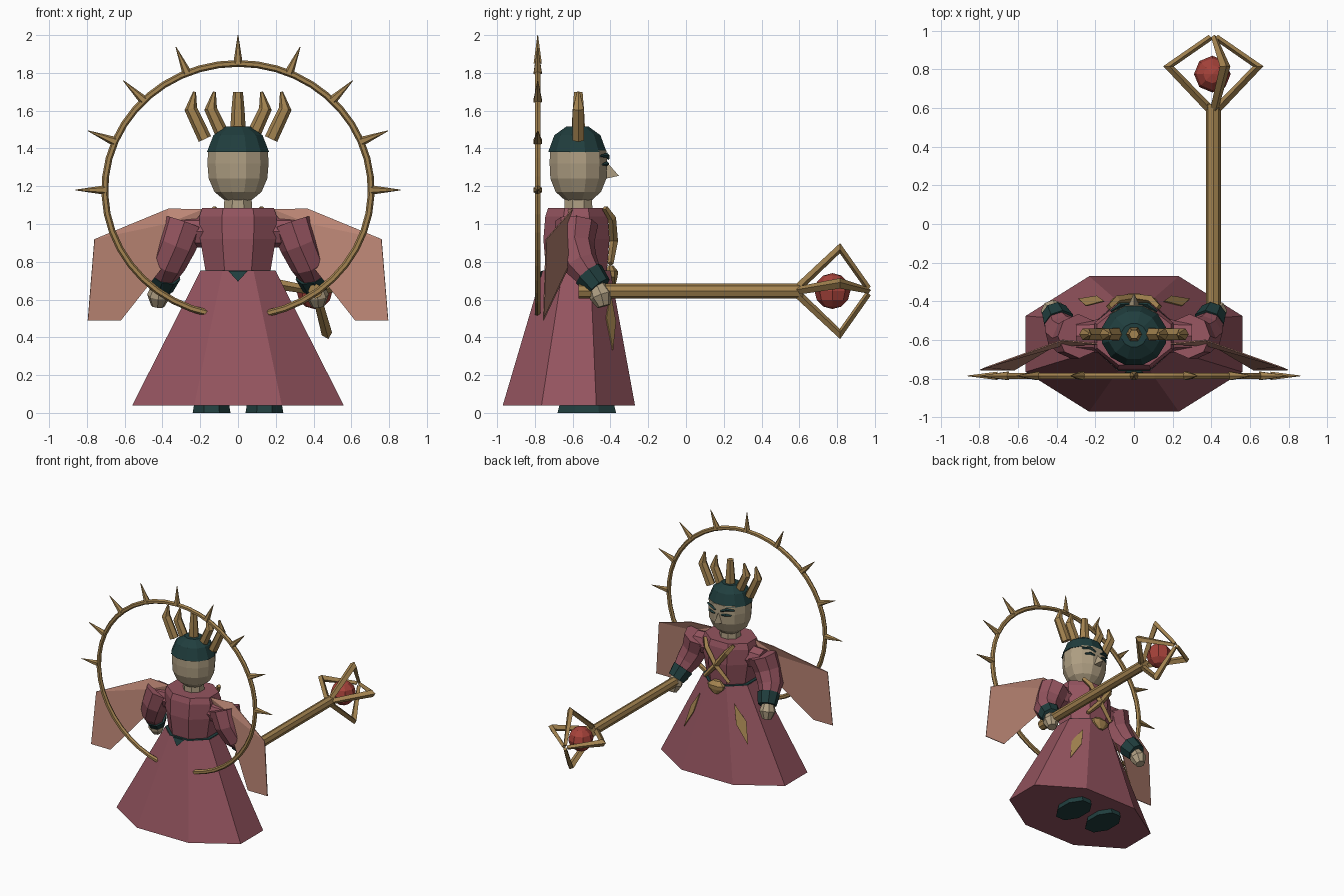
import bpy, bmesh, math
from mathutils import Vector

if "Cube" in bpy.data.objects:
    bpy.data.objects.remove(bpy.data.objects["Cube"])


def material(name, r, g, b):
    m = bpy.data.materials.new(name)
    lin = [((c / 255 + 0.055) / 1.055) ** 2.4 for c in (r, g, b)]
    m.diffuse_color = (*lin, 1)
    m.use_nodes = True
    m.node_tree.nodes["Principled BSDF"].inputs["Base Color"].default_value = m.diffuse_color
    return m


ROBE = material("maroon cloth", 148, 84, 95)
CAPE = material("salmon cloth", 188, 134, 117)
GOLD = material("old gold", 163, 131, 80)
DARK = material("dark teal", 32, 62, 62)
SKIN = material("pale skin", 174, 158, 130)
RED = material("red gem", 165, 66, 58)


def mesh(name, verts, faces, mat):
    bm = bmesh.new()
    vs = [bm.verts.new(v) for v in verts]
    for f in faces:
        bm.faces.new([vs[i] for i in f])
    bmesh.ops.recalc_face_normals(bm, faces=bm.faces)
    me = bpy.data.meshes.new(name)
    bm.to_mesh(me)
    bm.free()
    me.materials.append(mat)
    ob = bpy.data.objects.new(name, me)
    bpy.context.collection.objects.link(ob)
    return ob


def loft(name, rings, mat):
    """Skin a list of equal-length rings and cap both ends."""
    n = len(rings[0])
    faces = [(k * n + i, k * n + (i + 1) % n, (k + 1) * n + (i + 1) % n, (k + 1) * n + i)
             for k in range(len(rings) - 1) for i in range(n)]
    faces += [tuple(range(n)), tuple((len(rings) - 1) * n + i for i in range(n))]
    return mesh(name, [p for r in rings for p in r], faces, mat)


def stack(name, levels, mat, n=8, x=0):
    """Horizontal rings: (z, centre y, half width, half depth)."""
    k = 1 / math.cos(math.pi / n)
    angles = [(i + 0.5) * math.tau / n for i in range(n)]
    return loft(name, [[(x + hx * k * math.cos(a), cy + hy * k * math.sin(a), z)
                        for a in angles] for z, cy, hx, hy in levels], mat)


def tube(name, path, mat, n=6, ref=(0, 1, 0)):
    """Tapered tube along (x, y, z, radius) points."""
    pts = [Vector(p[:3]) for p in path]
    rings = []
    for i, p in enumerate(pts):
        t = (pts[min(i + 1, len(pts) - 1)] - pts[max(i - 1, 0)]).normalized()
        a = t.cross(Vector(ref)).normalized()
        b = t.cross(a)
        rings.append([p + path[i][3] * (a * math.cos(j * math.tau / n) + b * math.sin(j * math.tau / n))
                      for j in range(n)])
    return loft(name, rings, mat)


def sheet(name, verts, faces, mat, thick=0.006):
    ob = mesh(name, verts, faces, mat)
    mod = ob.modifiers.new("thickness", "SOLIDIFY")
    mod.thickness = thick
    mod.offset = 0
    return ob


def skirt_front(u, z):
    """Point on the slanted front panel of the skirt; u runs from centre panel to side."""
    t = (0.75 - z) / 0.71
    inner = Vector((0.085 + 0.152 * t, -0.40 + 0.13 * t, z))
    outer = Vector((0.20 + 0.36 * t, -0.51 + 0.035 * t, z))
    return inner.lerp(outer, u) + Vector((0.006, 0.010, 0.003))


# Robe
stack("skirt", [(0.04, -0.62, 0.56, 0.35), (0.75, -0.58, 0.20, 0.18)], ROBE)
stack("torso", [(0.74, -0.58, 0.17, 0.16), (0.92, -0.58, 0.20, 0.175),
                (1.04, -0.58, 0.205, 0.165), (1.085, -0.58, 0.19, 0.15)], ROBE)
stack("belt", [(0.735, -0.58, 0.203, 0.183), (0.755, -0.58, 0.197, 0.178)], DARK)
mesh("belt_tip", [(-0.05, -0.768, 0.75), (0.05, -0.768, 0.75), (0, -0.788, 0.695), (0, -0.74, 0.75)],
     [(0, 1, 2), (0, 1, 3), (1, 2, 3), (0, 2, 3)], DARK)

# Head
stack("neck", [(1.07, -0.57, 0.075, 0.075), (1.18, -0.57, 0.07, 0.07)], SKIN)
stack("head", [(1.125, -0.57, 0.07, 0.07), (1.17, -0.57, 0.125, 0.12), (1.24, -0.57, 0.155, 0.148),
               (1.32, -0.57, 0.162, 0.152), (1.39, -0.57, 0.158, 0.15)], SKIN, 12)
stack("cap", [(1.38, -0.575, 0.165, 0.155), (1.47, -0.575, 0.13, 0.122), (1.515, -0.575, 0.065, 0.06)],
      DARK, 12)
mesh("nose", [(-0.03, -0.425, 1.24), (0.03, -0.425, 1.24), (0, -0.425, 1.335), (0, -0.355, 1.255)],
     [(0, 1, 2), (0, 1, 3), (1, 2, 3), (2, 0, 3)], SKIN)
for s in (-1, 1):
    tube("eyebrow", [(s * 0.025, -0.412, 1.345, 0.007), (s * 0.07, -0.418, 1.365, 0.013),
                     (s * 0.12, -0.452, 1.36, 0.006)], DARK, 4, (0, 0, 1))
    tube("eye", [(s * 0.03, -0.414, 1.315, 0.006), (s * 0.065, -0.418, 1.32, 0.012),
                 (s * 0.10, -0.44, 1.315, 0.006)], DARK, 4, (0, 0, 1))

# Crown prongs
tube("crown_prong", [(0, -0.57, 1.44, 0.045), (0, -0.57, 1.60, 0.035), (0, -0.57, 1.70, 0.026)], GOLD)
for s in (-1, 1):
    tube("inner_crown_prong", [(s * 0.09, -0.57, 1.49, 0.036), (s * 0.145, -0.57, 1.61, 0.034),
                               (s * 0.125, -0.57, 1.70, 0.008)], GOLD)
    tube("outer_crown_prong", [(s * 0.175, -0.57, 1.45, 0.036), (s * 0.25, -0.57, 1.61, 0.034),
                               (s * 0.23, -0.57, 1.70, 0.008)], GOLD)

# Halo: open oval hoop with radial thorns
HY, HZ = -0.785, 1.18
hoop = []
for i in range(41):
    a = math.radians(-78 + 336 * i / 40)
    hoop.append((0.705 * math.cos(a), HY, HZ + 0.67 * math.sin(a), 0.018))
tube("halo_hoop", hoop, GOLD)
for i in range(9):
    a = math.pi * i / 8
    c, s = math.cos(a), math.sin(a)
    tube("halo_thorn", [(0.705 * c, HY, HZ + 0.67 * s, 0.025),
                        (0.86 * c, HY, HZ + 0.82 * s, 0.002)], GOLD)

for s in (-1, 1):
    # Sleeves, cuffs and hands
    tube("shoulder", [(s * 0.10, -0.58, 0.96, 0.09), (s * 0.30, -0.58, 0.96, 0.08)], ROBE, 8)
    tube("sleeve", [(s * 0.285, -0.58, 1.005, 0.115), (s * 0.325, -0.59, 0.89, 0.105),
                    (s * 0.37, -0.56, 0.79, 0.095), (s * 0.40, -0.50, 0.71, 0.068)], ROBE, 8)
    tube("cuff", [(s * 0.385, -0.515, 0.735, 0.085), (s * 0.41, -0.46, 0.665, 0.07)], DARK, 8)
    tube("hand", [(s * 0.41, -0.475, 0.675, 0.045), (s * 0.42, -0.45, 0.62, 0.062),
                  (s * 0.425, -0.435, 0.565, 0.035)], SKIN, 8)
    # Cape wing, folded along its top
    sheet("cape_wing", [(s * x, y, z) for x, y, z in
                        ((0.18, -0.62, 1.08), (0.37, -0.60, 1.08), (0.76, -0.74, 0.92),
                         (0.795, -0.755, 0.49), (0.62, -0.755, 0.49), (0.36, -0.60, 0.82),
                         (0.38, -0.63, 1.00))],
          [(0, 1, 6), (1, 2, 6), (6, 2, 3, 4, 5), (0, 6, 5)], CAPE)
    # Chest sash and skirt leaf
    tube("chest_sash", [(s * 0.13, -0.43, 1.085, 0.016), (s * 0.09, -0.392, 1.03, 0.022),
                        (0, -0.382, 0.91, 0.022), (-s * 0.11, -0.40, 0.79, 0.016)], GOLD, 4, (1, 0, 0))
    leaf = [skirt_front(u, z) for u, z in ((0.25, 0.63), (0.55, 0.50), (0.45, 0.33), (0.22, 0.48))]
    sheet("skirt_leaf", [(s * p.x, p.y, p.z) for p in leaf], [(0, 1, 2, 3)], GOLD)
    # Shoes
    stack("shoe", [(0, -0.525, 0.10, 0.155), (0.06, -0.525, 0.09, 0.14)], DARK, 8, s * 0.14)

# Waist ornament
stack("waist_ornament", [(0.68, -0.385, 0.02, 0.012), (0.72, -0.39, 0.065, 0.028),
                         (0.75, -0.39, 0.07, 0.03), (0.78, -0.40, 0.03, 0.015)], GOLD)

# Staff with ribbed cage around a gem
SX, SZ = 0.41, 0.645
tube("staff_shaft", [(SX, -0.57, SZ, 0.039), (SX, 0.62, SZ, 0.039)], GOLD, 8, (0, 0, 1))
for deg in (75, 170, 285, 10):
    c, s = math.cos(math.radians(deg)), math.sin(math.radians(deg))
    tube("cage_rib", [(SX + r * c, y, SZ + r * s, w) for r, y, w in
                      ((0.025, 0.60, 0.022), (0.235, 0.815, 0.028), (0.015, 0.965, 0.016))],
         GOLD, 4, (-s, 0, c))
bm = bmesh.new()
bmesh.ops.create_uvsphere(bm, u_segments=8, v_segments=6, radius=0.095)
bmesh.ops.translate(bm, verts=bm.verts, vec=(SX - 0.005, 0.775, SZ))
me = bpy.data.meshes.new("gem")
bm.to_mesh(me)
bm.free()
me.materials.append(RED)
bpy.context.collection.objects.link(bpy.data.objects.new("gem", me))
